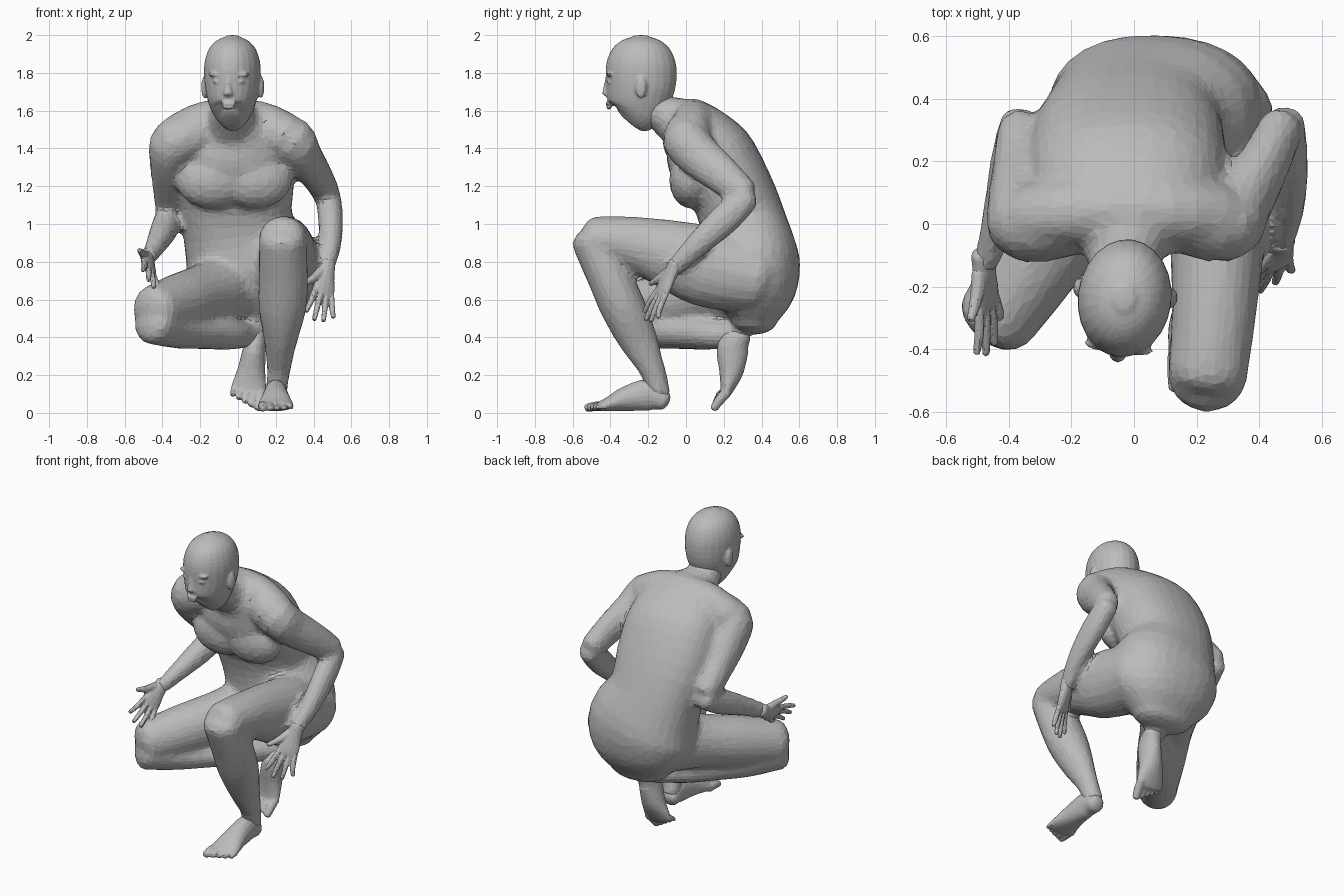
import bpy, bmesh, math
from mathutils import Vector, Matrix

if "Cube" in bpy.data.objects:
    bpy.data.objects.remove(bpy.data.objects["Cube"])

grey = bpy.data.materials.new("plain grey")
grey.use_nodes = True
grey.diffuse_color = (0.5, 0.5, 0.5, 1)
grey.node_tree.nodes["Principled BSDF"].inputs["Base Color"].default_value = (0.5, 0.5, 0.5, 1)


def spline(rows, steps):
    """Smooth curve through rows of (x, y, z, half width, half depth)."""
    rows = [Vector(r) for r in rows]
    pts = []
    for i in range(len(rows) - 1):
        p0, p1 = rows[max(i - 1, 0)], rows[i]
        p2, p3 = rows[i + 1], rows[min(i + 2, len(rows) - 1)]
        for k in range(steps):
            t = k / steps
            pts.append(0.5 * (2 * p1 + (p2 - p0) * t + (2 * p0 - 5 * p1 + 4 * p2 - p3) * t * t
                              + (3 * p1 - p0 - 3 * p2 + p3) * t ** 3))
    return pts + [rows[-1]]


def loft(bm, rows, side=(1, 0, 0), n=18, steps=3, power=1.0, cap=0.6):
    """Skin oval rings along a path and round off both ends."""
    pts = spline(rows, steps)
    pos = [Vector(p[:3]) for p in pts]
    rings = []
    for i, p in enumerate(pts):
        t = (pos[min(i + 1, len(pos) - 1)] - pos[max(i - 1, 0)]).normalized()
        rings.append((pos[i], t, p[3], p[4]))

    def dome(ring, sign):
        c, t, a, b = ring
        out = []
        for deg in (25, 50, 75):
            s, k = math.sin(math.radians(deg)), math.cos(math.radians(deg))
            out.append((c + t * sign * cap * min(a, b) * s, t, a * k, b * k))
        return out

    rings = dome(rings[0], -1)[::-1] + rings + dome(rings[-1], 1)
    loops = []
    for c, t, a, b in rings:
        u = Vector(side)
        u = (u - t * u.dot(t)).normalized()
        v = t.cross(u)
        loop = []
        for k in range(n):
            x, y = math.cos(math.tau * k / n), math.sin(math.tau * k / n)
            x, y = (math.copysign(abs(w) ** power, w) for w in (x, y))
            loop.append(bm.verts.new(c + u * a * x + v * b * y))
        loops.append(loop)
    for low, high in zip(loops, loops[1:]):
        for k in range(n):
            bm.faces.new((low[k], low[(k + 1) % n], high[(k + 1) % n], high[k]))
    bm.faces.new(loops[0][::-1])
    bm.faces.new(loops[-1])


def ball(bm, centre, radii):
    m = Matrix.Translation(centre) @ Matrix.Diagonal((*radii, 1))
    bmesh.ops.create_uvsphere(bm, u_segments=16, v_segments=10, radius=1, matrix=m)


def finish(name, bm, voxel, smooth, ratio):
    """Fuse the overlapping volumes into one flat-faceted skin."""
    bmesh.ops.recalc_face_normals(bm, faces=bm.faces)
    mesh = bpy.data.meshes.new(name)
    bm.to_mesh(mesh)
    bm.free()
    mesh.materials.append(grey)
    ob = bpy.data.objects.new(name, mesh)
    bpy.context.collection.objects.link(ob)
    m = ob.modifiers.new("fuse", 'REMESH')
    m.mode, m.voxel_size = 'VOXEL', voxel
    m = ob.modifiers.new("soften", 'SMOOTH')
    m.factor, m.iterations = 0.5, smooth
    ob.modifiers.new("simplify", 'DECIMATE').ratio = ratio


# Body: trunk, shoulders, neck, chest
body = bmesh.new()
loft(body, [(-.03, -.07, 1.57, .13, .11), (-.02, .025, 1.5, .26, .175), (-.02, .125, 1.36, .315, .235),
            (-.02, .24, 1.18, .315, .222), (0, .31, .98, .295, .23), (.065, .347, .78, .35, .258),
            (.08, .362, .61, .31, .215), (.08, .36, .49, .2, .125)], n=28, power=0.88)
loft(body, [(-.32, .02, 1.47, .11, .11), (-.16, .04, 1.545, .11, .11), (.1, .04, 1.545, .11, .11),
            (.26, .02, 1.475, .11, .11)], side=(0, 1, 0))
loft(body, [(-.03, -.21, 1.66, .1, .1), (-.03, -.14, 1.6, .11, .1), (-.03, -.04, 1.53, .15, .125)])
for x in (-.135, .09):
    ball(body, (x, .025, 1.235), (.2, .115, .155))

# Arms
loft(body, [(-.2, .02, 1.49, .12, .12), (-.335, 0, 1.43, .132, .125), (-.37, .06, 1.34, .1, .118),
            (-.37, .18, 1.2, .083, .097), (-.365, .3, 1.08, .072, .083)])
loft(body, [(-.365, .325, 1.05, .066, .07), (-.385, .2, .985, .075, .08), (-.425, .03, .905, .06, .063),
            (-.475, -.13, .82, .038, .046)])
loft(body, [(.18, .02, 1.49, .12, .12), (.285, 0, 1.44, .13, .125), (.345, .07, 1.36, .1, .118),
            (.415, .19, 1.26, .083, .102), (.47, .305, 1.16, .072, .083)])
loft(body, [(.48, .325, 1.14, .066, .07), (.49, .21, 1.03, .068, .083), (.49, .06, .89, .058, .065),
            (.47, -.07, .76, .038, .046)])

# Left leg, knee raised
loft(body, [(.235, .36, .72, .21, .2), (.27, .1, .778, .17, .217), (.265, -.1, .845, .15, .182),
            (.255, -.3, .9, .135, .142), (.235, -.485, .92, .128, .122)])
loft(body, [(.235, -.495, .92, .125, .115), (.24, -.405, .72, .132, .118), (.235, -.33, .55, .127, .12),
            (.225, -.25, .38, .088, .102), (.215, -.175, .22, .062, .068), (.2, -.14, .1, .058, .062)])

# Right leg, folded outward
loft(body, [(-.02, .33, .68, .2, .21), (-.17, .1, .63, .16, .165), (-.3, -.1, .585, .15, .16),
            (-.44, -.305, .54, .13, .14)])
loft(body, [(-.445, -.31, .485, .125, .12), (-.32, -.16, .44, .1, .115), (-.2, -.03, .425, .087, .11),
            (-.05, .12, .415, .082, .095), (.04, .22, .41, .066, .064), (.1, .29, .4, .057, .052)],
     side=(0, 0, 1))
finish("body", body, .02, 5, .2)

# Head with face, built about its own axis and turned a little
head = bmesh.new()
loft(head, [(0, 0, 1.99, .04, .05), (0, 0, 1.97, .085, .105), (0, 0, 1.925, .125, .155),
            (0, 0, 1.85, .148, .185), (0, 0, 1.76, .148, .188), (0, -.012, 1.68, .136, .174),
            (0, -.025, 1.61, .113, .156), (0, -.043, 1.57, .085, .125), (0, -.058, 1.55, .055, .09)],
     n=24, cap=.25)
loft(head, [(0, -.17, 1.78, .014, .018), (0, -.18, 1.73, .017, .02), (0, -.184, 1.69, .027, .023)], n=10)
ball(head, (0, -.174, 1.638), (.042, .014, .011))
ball(head, (0, -.171, 1.617), (.036, .014, .011))
for s in (-1, 1):
    ball(head, (s * .058, -.156, 1.792), (.055, .02, .014))
    ball(head, (s * .058, -.162, 1.752), (.025, .012, .01))
    ball(head, (s * .15, .018, 1.725), (.018, .03, .06))
bmesh.ops.transform(head, verts=head.verts,
                    matrix=Matrix.Translation((-.03, -.238, 0)) @ Matrix.Rotation(math.radians(-7), 4, 'Z'))
finish("head", head, .0085, 2, .15)


def frame(origin, forward, across, flip=1, size=1):
    """Local axes: across, forward, and a third square to both."""
    f = Vector(forward).normalized()
    s = Vector(across)
    s = (s - f * s.dot(f)).normalized()
    u = s.cross(f) * flip
    o = Vector(origin)
    return s, lambda a, b, c, w, h: (*(o + (s * a + f * b + u * c) * size), w * size, h * size)


# Feet: sole at local height 0, big toe on the inner side, lift bends the toes up
def foot(name, origin, forward, across, flip, lift):
    bm = bmesh.new()
    s, at = frame(origin, forward, across, flip)
    loft(bm, [at(0, .045, .06, .054, .054), at(0, .12, .09, .06, .085), at(0, .24, .07, .074, .067),
              at(0, .33, .042 + lift * .3, .092, .04), at(0, .38, .03 + lift * .5, .092, .026)], side=s)
    for k in range(5):
        x, r = -.068 + .037 * k, .027 - .003 * k
        end = .45 - .013 * k
        loft(bm, [at(x, .35, .03 + lift * .4, r, r), at(x, (.35 + end) / 2, .03 + lift * .7, r, r),
                  at(x, end, .022 + lift, r * .85, r * .8)], side=s, n=10)
    finish(name, bm, .008, 2, .2)


foot("left_foot", (.2, -.075, .005), (0, -1, 0), (1, 0, 0), -1, 0)
foot("right_foot", (.105, .365, .44), (-.06, -.1, -.41), (-1, 0, 0), 1, .09)


# Hands: thumb on the positive side, fingers spread
def hand(name, origin, forward, across):
    bm = bmesh.new()
    s, at = frame(origin, forward, across, size=1.18)
    loft(bm, [at(0, -.03, 0, .036, .032), at(0, .03, 0, .042, .027), at(0, .09, 0, .055, .023),
              at(0, .125, 0, .052, .018)], side=s, n=14)
    for k, reach in enumerate((.235, .26, .25, .215)):
        x = .04 - .027 * k
        spread = x * 1.7
        loft(bm, [at(x, .11, 0, .014, .014), at((x + spread) / 2, .18, .004, .014, .014),
                  at(spread, reach, 0, .011, .011)], side=s, n=8)
    loft(bm, [at(.025, .02, 0, .026, .022), at(.062, .07, .008, .019, .018),
              at(.105, .115, .012, .012, .012)], side=s, n=8)
    finish(name, bm, .0065, 1, .2)


hand("right_hand", (-.48, -.13, .82), (.02, -.28, -.14), (-.5, 0, .9))
hand("left_hand", (.47, -.07, .76), (-.04, -.12, -.25), (-.85, -.5, 0))
